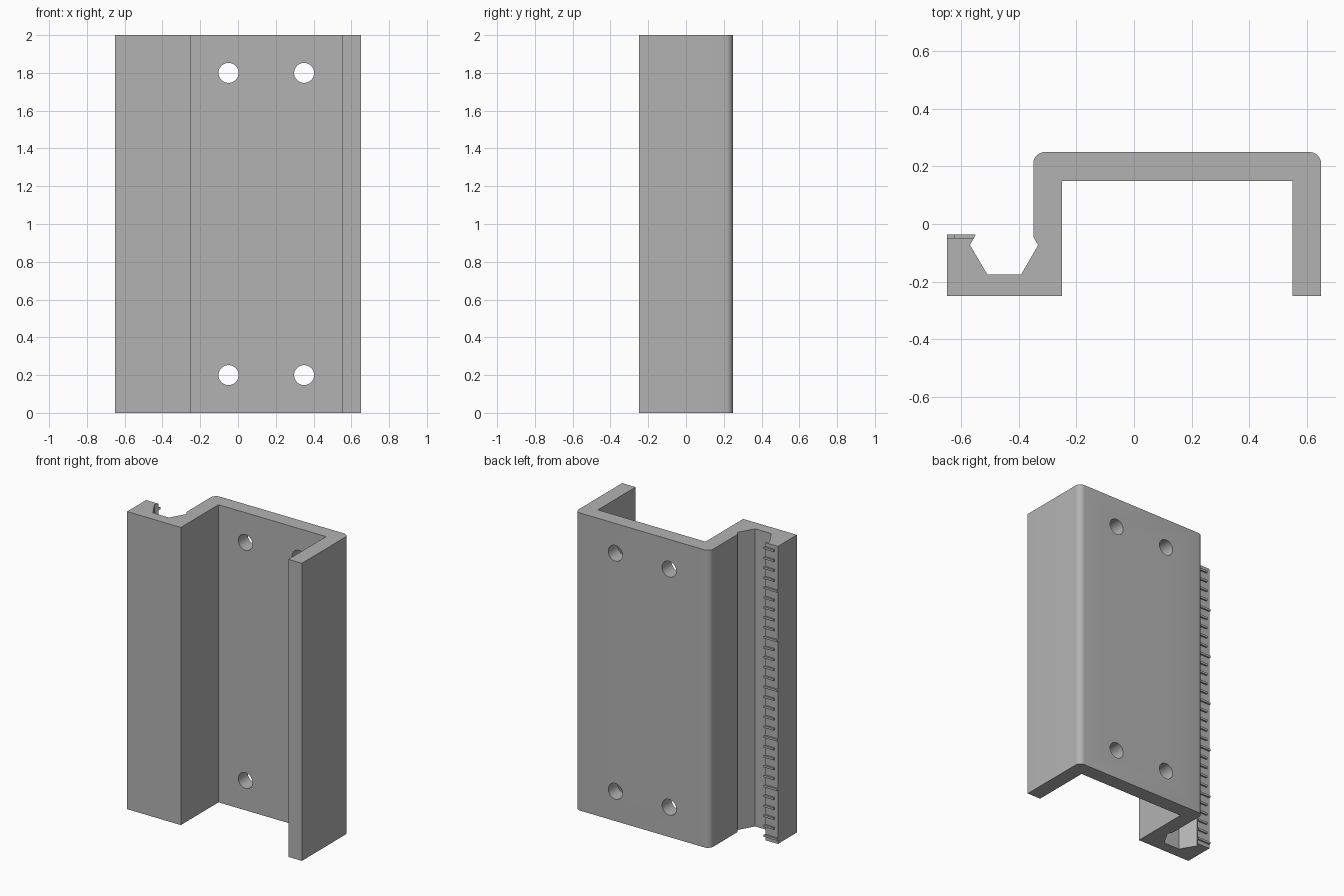
import bpy, bmesh
from math import sin, cos, radians

cube = bpy.data.objects.get("Cube")
if cube:
    bpy.data.objects.remove(cube, do_unlink=True)

HEIGHT = 2.0

grey = bpy.data.materials.new("mid_grey")
grey.use_nodes = True
colour = (0.45, 0.45, 0.45, 1)
grey.diffuse_color = colour
grey.node_tree.nodes["Principled BSDF"].inputs["Base Color"].default_value = colour


def arc(cx, cy, radius, start, end, steps=8):
    """Points along a rounded corner, angles in degrees."""
    angles = [radians(start + (end - start) * i / steps) for i in range(steps + 1)]
    return [(cx + radius * cos(a), cy + radius * sin(a)) for a in angles]


def add_prism(bm, profile, z0, z1):
    """Extrude a counter-clockwise outline from z0 up to z1."""
    face = bm.faces.new([bm.verts.new((x, y, z0)) for x, y in profile])
    result = bmesh.ops.extrude_face_region(bm, geom=[face], use_keep_orig=True)
    top = [v for v in result["geom"] if isinstance(v, bmesh.types.BMVert)]
    bmesh.ops.translate(bm, verts=top, vec=(0, 0, z1 - z0))


def finish(name, bm):
    bmesh.ops.recalc_face_normals(bm, faces=bm.faces)
    mesh = bpy.data.meshes.new(name)
    bm.to_mesh(mesh)
    bm.free()
    mesh.materials.append(grey)
    obj = bpy.data.objects.new(name, mesh)
    bpy.context.collection.objects.link(obj)
    return obj


def activate(obj):
    bpy.ops.object.select_all(action="DESELECT")
    obj.select_set(True)
    bpy.context.view_layer.objects.active = obj


# Bracket: channel with a dovetail rail on its side
profile = [(-0.65, -0.25), (-0.25, -0.25), (-0.25, 0.15), (0.55, 0.15),
           (0.55, -0.25), (0.65, -0.25)]
profile += arc(0.61, 0.21, 0.04, 0, 90)
profile += arc(-0.31, 0.21, 0.04, 90, 180)
profile += arc(-0.31, -0.035, 0.04, 180, 210, 4)
profile += [(-0.333, -0.073), (-0.392, -0.175), (-0.51, -0.175),
            (-0.57, -0.073), (-0.556, -0.048), (-0.65, -0.048)]
bm = bmesh.new()
add_prism(bm, profile, 0, HEIGHT)
bracket = finish("bracket", bm)

# Four screw holes through the back wall
cutters = bmesh.new()
circle = arc(0, 0, 0.053, 0, 360, 32)[:-1]
for x in (-0.05, 0.35):
    for z in (0.2, 1.8):
        ring = [cutters.verts.new((x + u, 0.1, z + v)) for u, v in circle]
        face = cutters.faces.new(ring)
        result = bmesh.ops.extrude_face_region(cutters, geom=[face], use_keep_orig=True)
        far = [v for v in result["geom"] if isinstance(v, bmesh.types.BMVert)]
        bmesh.ops.translate(cutters, verts=far, vec=(0, 0.2, 0))
cutter = finish("hole_cutter", cutters)
cutter.hide_render = True

activate(bracket)
mod = bracket.modifiers.new("screw_holes", "BOOLEAN")
mod.operation = "DIFFERENCE"
mod.solver = "EXACT"
mod.object = cutter
bpy.ops.object.modifier_apply(modifier=mod.name)
bpy.data.objects.remove(cutter, do_unlink=True)
bpy.ops.object.shade_smooth_by_angle(angle=radians(25))

# Raised scale ribs along the rail lip, every fifth one longer
COUNT = 30
THICK = 0.014
pitch = HEIGHT / COUNT
bm = bmesh.new()
for i in range(COUNT):
    z = (i + 0.5) * pitch
    outer = -0.65 if i % 5 == 0 else -0.625
    rib = [(outer, -0.05), (-0.557, -0.05), (-0.55, -0.037), (outer, -0.037)]
    add_prism(bm, rib, z - THICK / 2, z + THICK / 2)
finish("scale_ribs", bm)
